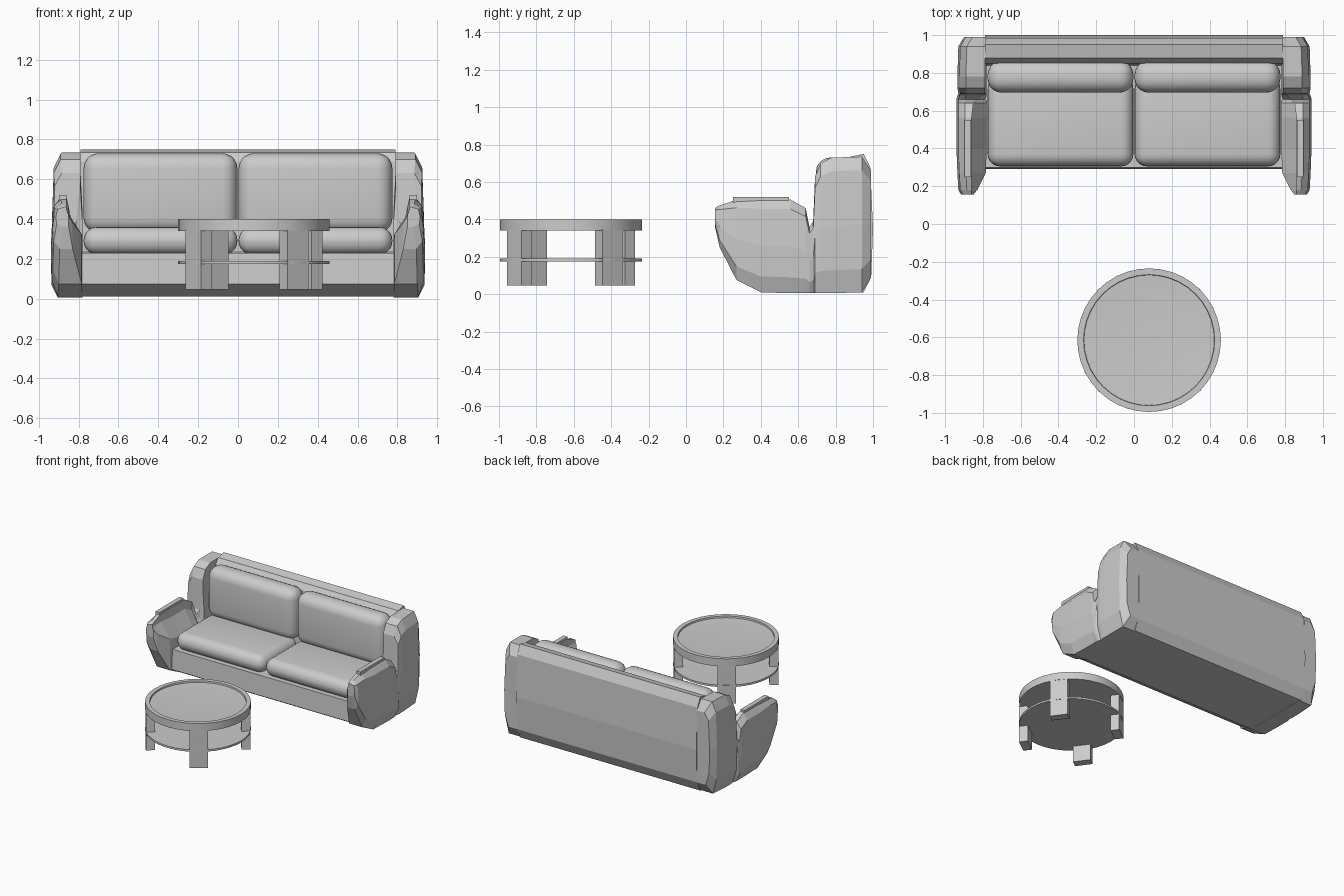
import bpy, bmesh, math
from mathutils import Matrix, Vector

cube = bpy.data.objects.get("Cube")
if cube:
    bpy.data.objects.remove(cube, do_unlink=True)

grey = bpy.data.materials.new("plain grey")
grey.use_nodes = True
COLOUR = (0.6, 0.6, 0.6, 1)
grey.diffuse_color = COLOUR
grey.node_tree.nodes["Principled BSDF"].inputs["Base Color"].default_value = COLOUR


def finish(name, bm, smooth=None):
    """Turn a bmesh into a named object with the shared material."""
    bmesh.ops.recalc_face_normals(bm, faces=bm.faces)
    mesh = bpy.data.meshes.new(name)
    bm.to_mesh(mesh)
    bm.free()
    mesh.materials.append(grey)
    obj = bpy.data.objects.new(name, mesh)
    bpy.context.collection.objects.link(obj)
    if smooth:
        bpy.ops.object.select_all(action='DESELECT')
        obj.select_set(True)
        bpy.context.view_layer.objects.active = obj
        bpy.ops.object.shade_smooth_by_angle(angle=math.radians(smooth))
    return obj


def loft(bm, rings):
    """Skin a list of closed rings and cap both ends."""
    rows = [[bm.verts.new(p) for p in ring] for ring in rings]
    for a, b in zip(rows, rows[1:]):
        for i in range(len(a)):
            j = (i + 1) % len(a)
            bm.faces.new((a[i], a[j], b[j], b[i]))
    bm.faces.new(rows[0])
    bm.faces.new(rows[-1])


def box(bm, lo, hi, bevel=0, segments=1):
    lo, hi = Vector(lo), Vector(hi)
    made = bmesh.ops.create_cube(bm, size=1, matrix=Matrix.Translation((lo + hi) / 2)
                                 @ Matrix.Diagonal((*(hi - lo), 1)))
    if bevel:
        edges = {e for v in made["verts"] for e in v.link_edges}
        bmesh.ops.bevel(bm, geom=list(edges), offset=bevel, segments=segments,
                        profile=0.5, affect='EDGES')


# Sofa body: base and back as one profile
profile = [(0.40, 0.01), (0.29, 0.075), (0.30, 0.23), (0.84, 0.24), (0.85, 0.69),
           (0.88, 0.735), (0.95, 0.75), (0.985, 0.68), (1.0, 0.35), (0.99, 0.09), (0.95, 0.01)]
bm = bmesh.new()
loft(bm, [[(x, y, z) for y, z in profile] for x in (-0.79, 0.79)])
finish("sofa_body", bm)

# Arms: y, bottom, top, inner x low, inner x high, outer x
stations = [
    (0.155, 0.36, 0.46, 0.85, 0.86, 0.915),
    (0.18, 0.25, 0.475, 0.83, 0.86, 0.93),
    (0.27, 0.075, 0.505, 0.785, 0.86, 0.935),
    (0.40, 0.01, 0.505, 0.78, 0.86, 0.94),
    (0.56, 0.005, 0.505, 0.78, 0.86, 0.94),
    (0.64, 0.005, 0.46, 0.78, 0.85, 0.94),
    (0.66, 0.005, 0.36, 0.78, 0.83, 0.94),
    (0.68, 0.005, 0.39, 0.78, 0.81, 0.935),
    (0.69, 0.005, 0.63, 0.78, 0.79, 0.93),
    (0.72, 0.005, 0.70, 0.78, 0.79, 0.935),
    (0.78, 0.005, 0.73, 0.78, 0.79, 0.935),
    (0.94, 0.01, 0.735, 0.78, 0.79, 0.93),
    (0.99, 0.09, 0.66, 0.78, 0.79, 0.90),
]


def arm_section(side, y, low, top, inner, upper, outer):
    h = top - low
    pts = [(inner, low), (inner, low + h * 0.58), (upper, top - h * 0.15), (upper, top),
           (outer - 0.045, top), (outer - 0.01, top - h * 0.1), (outer, low + h * 0.5),
           (outer - 0.005, low + h * 0.17), (outer - 0.035, low)]
    return [(side * x, y, z) for x, z in pts]


for side, label in ((1, "left"), (-1, "right")):
    bm = bmesh.new()
    loft(bm, [arm_section(side, *s) for s in stations])
    finish(label + "_arm", bm)

    # Raised pad on the arm
    bm = bmesh.new()
    xs = sorted((side * 0.862, side * 0.898))
    box(bm, (xs[0], 0.25, 0.48), (xs[1], 0.55, 0.52))
    finish(label + "_arm_pad", bm)

    # Seat and back cushions
    xs = sorted((side * 0.003, side * 0.775))
    bm = bmesh.new()
    box(bm, (xs[0], 0.305, 0.222), (xs[1], 0.78, 0.36), 0.066, 5)
    finish(label + "_seat_cushion", bm, 50)
    bm = bmesh.new()
    box(bm, (xs[0], 0.695, 0.33), (xs[1], 0.865, 0.73), 0.075, 5)
    finish(label + "_back_cushion", bm, 50)

# Round table
CENTRE = Vector((0.08, -0.615, 0))
SIDES = 40


def disc(name, outline):
    """Lathe (radius, height) pairs around the table centre."""
    bm = bmesh.new()
    turns = [2 * math.pi * i / SIDES for i in range(SIDES)]
    loft(bm, [[CENTRE + Vector((r * math.cos(t), r * math.sin(t), z)) for t in turns]
              for r, z in outline])
    finish(name, bm, 30)


disc("table_top", [(0.34, 0.34), (0.38, 0.34), (0.38, 0.40), (0.347, 0.40),
                   (0.345, 0.388), (0.24, 0.382)])
disc("table_shelf", [(0.38, 0.175), (0.38, 0.19)])

for i in range(4):
    bm = bmesh.new()
    box(bm, (0.31, -0.066, 0.045), (0.376, 0.066, 0.345))
    bm.transform(Matrix.Translation(CENTRE) @ Matrix.Rotation(math.radians(-54 + 90 * i), 4, 'Z'))
    finish(f"table_leg_{i + 1}", bm)
